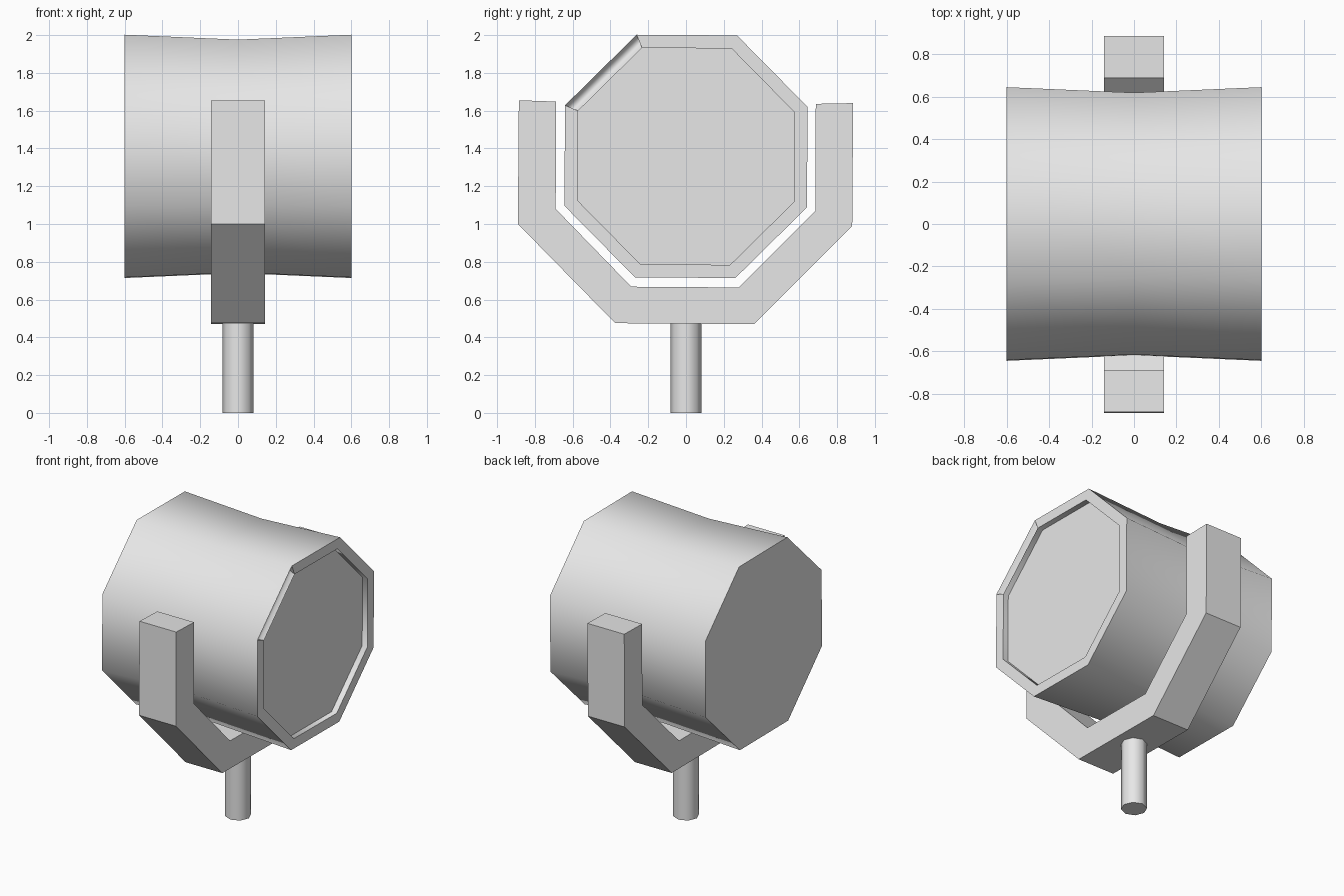
import bpy, bmesh
from math import sin, cos, pi, radians

cube = bpy.data.objects.get("Cube")
if cube:
    bpy.data.objects.remove(cube, do_unlink=True)

grey = bpy.data.materials.new("light_grey")
grey.use_nodes = True
colour = (0.8, 0.8, 0.8, 1)
grey.diffuse_color = colour
grey.node_tree.nodes["Principled BSDF"].inputs["Base Color"].default_value = colour

SIDES = 8
AXIS_Z = 1.358


def finish(bm, name, smooth_angle=None):
    """Turn a bmesh into a named, shaded object."""
    bmesh.ops.recalc_face_normals(bm, faces=bm.faces)
    mesh = bpy.data.meshes.new(name)
    bm.to_mesh(mesh)
    bm.free()
    mesh.materials.append(grey)
    obj = bpy.data.objects.new(name, mesh)
    bpy.context.collection.objects.link(obj)
    if smooth_angle:
        bpy.ops.object.select_all(action="DESELECT")
        obj.select_set(True)
        bpy.context.view_layer.objects.active = obj
        bpy.ops.object.shade_smooth_by_angle(angle=radians(smooth_angle))
    return obj


def ring(bm, x, radius):
    """Octagon around the lamp axis."""
    angles = [radians(67.1) + 2 * pi * i / SIDES for i in range(SIDES)]
    return [bm.verts.new((x, radius * cos(a), AXIS_Z + radius * sin(a))) for a in angles]


def bridge(bm, a, b, skip=None):
    for i in range(SIDES):
        j = (i + 1) % SIDES
        if i != skip:
            bm.faces.new((a[i], a[j], b[j], b[i]))


# Lamp housing: waisted drum, closed back, rimmed and recessed lens
bm = bmesh.new()
stations = [(-0.6, 0.695), (0, 0.667), (0.6, 0.695), (0.6, 0.62), (0.56, 0.62)]
rings = [ring(bm, x, r) for x, r in stations]
GROOVE = 1
for n in range(len(rings) - 1):
    bridge(bm, rings[n], rings[n + 1], GROOVE if n == 2 else None)
bm.faces.new(rings[0])
bm.faces.new(rings[-1])

# Shallow rounded groove along one segment of the rim
outer, inner = rings[2], rings[3]
ends = []
for k in (GROOVE, GROOVE + 1):
    row = [outer[k]]
    for t in (0.25, 0.5, 0.75):
        co = outer[k].co.lerp(inner[k].co, t)
        co.x -= 0.03 * sin(pi * t)
        row.append(bm.verts.new(co))
    ends.append(row + [inner[k]])
for n in range(4):
    bm.faces.new((ends[0][n], ends[0][n + 1], ends[1][n + 1], ends[1][n]))
for row in ends:
    bm.faces.new(row)
finish(bm, "lamp_housing", 60)

# Yoke: extruded bracket profile in the y-z plane
profile = [(-0.885, 1.655), (-0.687, 1.648), (-0.69, 1.08), (-0.29, 0.668),
           (0.28, 0.664), (0.685, 1.07), (0.687, 1.636), (0.885, 1.64),
           (0.88, 0.99), (0.36, 0.47), (-0.375, 0.475), (-0.89, 1.0)]
bm = bmesh.new()
face = bm.faces.new([bm.verts.new((-0.142, y, z)) for y, z in profile])
extruded = bmesh.ops.extrude_face_region(bm, geom=[face], use_keep_orig=True)
moved = [v for v in extruded["geom"] if isinstance(v, bmesh.types.BMVert)]
bmesh.ops.translate(bm, verts=moved, vec=(0.284, 0, 0))
finish(bm, "yoke_bracket")

# Mounting post
bm = bmesh.new()
bmesh.ops.create_cone(bm, cap_ends=True, segments=SIDES, radius1=0.083, radius2=0.083, depth=0.48)
bmesh.ops.translate(bm, verts=bm.verts, vec=(0, 0, 0.24))
finish(bm, "mounting_post", 60)
